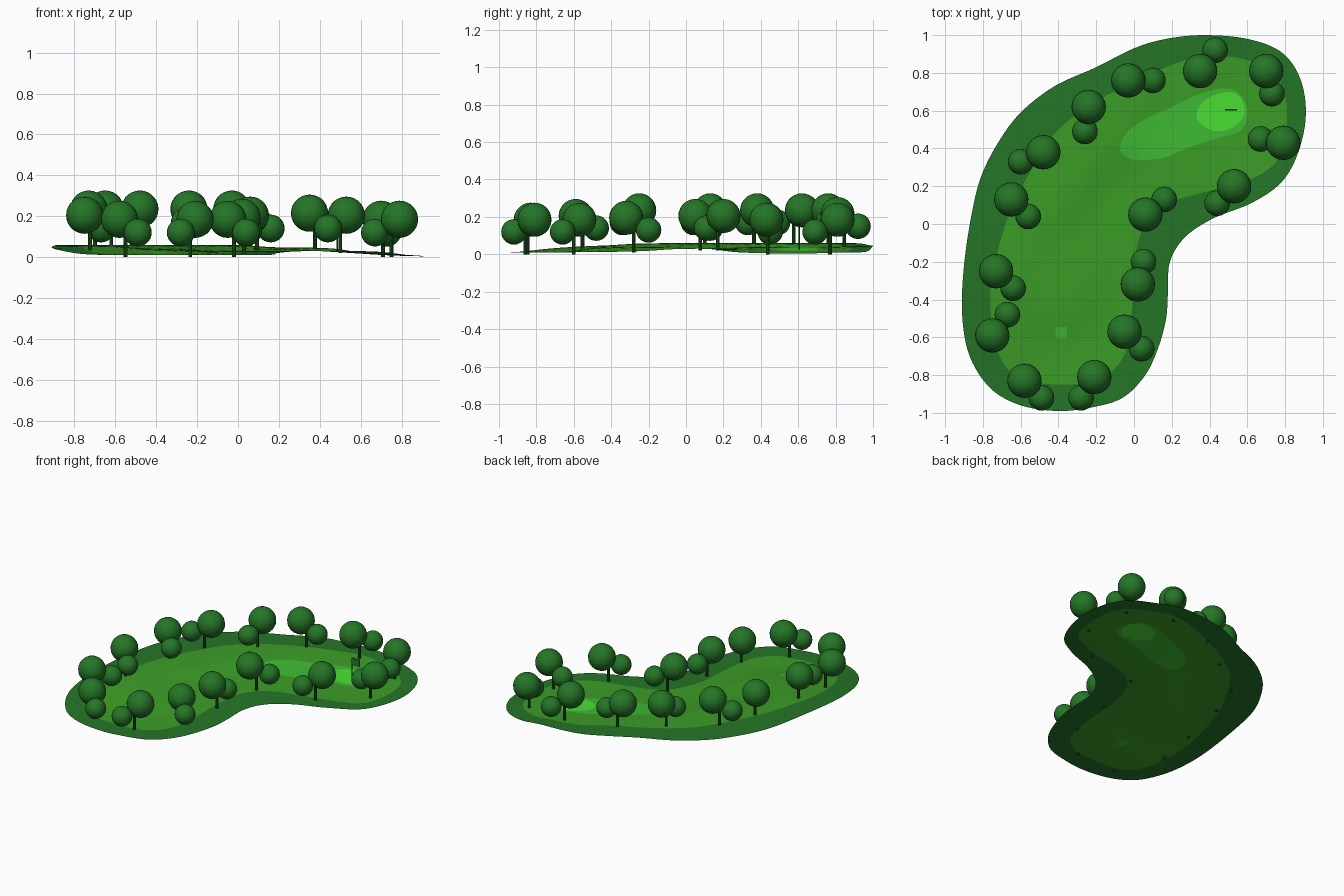
import bpy, bmesh, math
from mathutils import Vector
from mathutils.geometry import delaunay_2d_cdt, interpolate_bezier

default = bpy.data.objects.get("Cube")
if default:
    bpy.data.objects.remove(default)


def make_material(name, red, green, blue):
    mat = bpy.data.materials.new(name)
    mat.use_nodes = True
    colour = (red, green, blue, 1)
    mat.diffuse_color = colour
    mat.node_tree.nodes["Principled BSDF"].inputs["Base Color"].default_value = colour
    return mat


rough = make_material("rough grass", .018, .18, .02)
fairway = make_material("fairway grass", .045, .34, .02)
apron = make_material("apron grass", .05, .5, .035)
putting = make_material("putting green", .07, .75, .035)
leaf = make_material("foliage", .018, .18, .02)
bark = make_material("trunk green", .012, .11, .012)

# Trees in hundredths: large crown x, y, small crown x, y, ground height
trees = [
    (35, 81, 43, 92, 4), (70, 81, 73, 69, 1), (79, 43, 67, 45, 1),
    (53, 20, 44, 11, 3), (6, 5, 16, 13, 3), (2, -32, 5, -20, 2),
    (-5, -57, 4, -66, 1), (-21, -81, -28, -92, 1), (-58, -83, -49, -92, 1),
    (-75, -59, -67, -48, 3), (-73, -25, -64, -34, 6), (-65, 13, -56, 4, 6),
    (-48, 38, -60, 33, 6), (-24, 62, -26, 49, 6), (-3, 76, 10, 76, 6)]

# Further ground heights along the rim and in the middle
ground_heights = [
    (-91, -45, 5), (-40, -99, 1), (91, 55, 0), (80, 90, 1), (35, 100, 5),
    (-35, -30, 4), (25, 50, 4), (50, 60, 2), (18, -45, 1), (-85, 10, 6)]
ground_heights += [(t[0], t[1], t[4]) for t in trees]


def ground_z(x, y):
    """Gently rolling ground: a blend of the known heights."""
    total = weight_sum = 0
    for hx, hy, hz in ground_heights:
        distance = math.hypot(x - hx / 100, y - hy / 100)
        weight = math.exp(-(distance / .2) ** 2) + 1e-6
        total += weight * hz / 100
        weight_sum += weight
    return total / weight_sum


def smooth_loop(points, steps=6):
    """Closed smooth curve through the given points (hundredths)."""
    pts = [Vector((x / 100, y / 100, 0)) for x, y in points]
    loop = []
    for i, start in enumerate(pts):
        before, end = pts[i - 1], pts[(i + 1) % len(pts)]
        after = pts[(i + 2) % len(pts)]
        handle_a = start + (end - before) / 6
        handle_b = end - (after - start) / 6
        curve = interpolate_bezier(start, handle_a, handle_b, end, steps + 1)
        loop += [p.to_2d() for p in curve[:-1]]
    return loop


def inside(point, loop):
    """Even-odd test for a point in a closed loop."""
    result = False
    for i, b in enumerate(loop):
        a = loop[i - 1]
        if (a.y > point.y) != (b.y > point.y):
            if point.x < a.x + (point.y - a.y) * (b.x - a.x) / (b.y - a.y):
                result = not result
    return result


# Region outlines, each one nested in an earlier one
rough_loop = smooth_loop([
    (37, 100), (17, 98), (0, 93), (-20, 83), (-42, 73), (-60, 59), (-72, 43),
    (-81, 25), (-86, 5), (-90, -22), (-91, -48), (-87, -70), (-76, -87),
    (-60, -96), (-40, -99), (-22, -97), (-6, -92), (6, -80), (13, -65),
    (17, -50), (18, -36), (19, -20), (27, -7), (42, 3), (62, 11), (78, 22),
    (87, 38), (91, 58), (88, 77), (78, 91), (60, 98)])
fairway_loop = smooth_loop([
    (45, 89), (25, 86), (0, 75), (-20, 65), (-40, 50), (-53, 31), (-64, 10),
    (-71, -10), (-76, -36), (-73, -65), (-62, -81), (-40, -85), (-18, -82),
    (-5, -69), (-1, -45), (0, -20), (6, 0), (18, 11), (38, 17), (60, 23),
    (76, 34), (81, 55), (78, 74), (65, 85)])
apron_loop = smooth_loop([
    (-7, 38), (0, 34), (15, 35), (30, 41), (46, 46), (57, 50), (60, 61),
    (53, 71), (38, 70), (20, 62), (5, 55), (-5, 47)])
green_loop = smooth_loop([
    (33, 57), (40, 50), (50, 50), (58, 57), (57, 66), (50, 70), (38, 66)])
tee_loop = [Vector((-.385 + dx, -.575 + dy))
            for dx, dy in ((-.03, -.03), (.03, -.03), (.03, .03), (-.03, .03))]
regions = [rough_loop, fairway_loop, apron_loop, green_loop, tee_loop]

# Ground: one rolling sheet, cut along the outlines
points, edges = [], []
for loop in regions:
    first, count = len(points), len(loop)
    points += loop
    edges += [(first + i, first + (i + 1) % count) for i in range(count)]
spacing = .06
for i in range(-17, 18):
    for j in range(-17, 18):
        spot = Vector((i * spacing, j * spacing))
        if inside(spot, rough_loop):
            points.append(spot)
flat, _, tris, *_ = delaunay_2d_cdt(points, edges, [], 1, 1e-5)
mesh = bpy.data.meshes.new("ground")
mesh.from_pydata([(p.x, p.y, ground_z(p.x, p.y)) for p in flat], [], tris)
for mat in (rough, fairway, apron, putting):
    mesh.materials.append(mat)
slots = [0, 1, 2, 3, 2]
for face in mesh.polygons:
    for loop, slot in zip(regions, slots):
        if inside(face.center.to_2d(), loop):
            face.material_index = slot
mesh.shade_smooth()
ground = bpy.data.objects.new("ground", mesh)
bpy.context.collection.objects.link(ground)


def finish(name, mat):
    obj = bpy.context.object
    obj.name = name
    obj.data.materials.append(mat)
    bpy.ops.object.shade_smooth_by_angle()
    return obj


def crown(name, x, y, z, radius):
    bpy.ops.mesh.primitive_uv_sphere_add(
        segments=24, ring_count=14, radius=radius, location=(x, y, z))
    finish(name, leaf)


def post(name, x, y, bottom, top, radius, mat):
    bpy.ops.mesh.primitive_cylinder_add(
        vertices=10, radius=radius, depth=top - bottom,
        location=(x, y, (bottom + top) / 2))
    finish(name, mat)


# Trees: a large and a small crown sharing one trunk
for values in trees:
    x, y, small_x, small_y, base = (v / 100 for v in values)
    crown("large_crown", x, y, base + .175, .091)
    crown("small_crown", small_x, small_y, base + .11, .068)
    post("trunk", x + (small_x - x) / 3, y + (small_y - y) / 3,
         max(base - .01, 0), base + .15, .01, bark)

# Flag on the putting green
flag_x, flag_y = .485, .605
flag_base = ground_z(flag_x, flag_y)
post("flag_pole", flag_x, flag_y, flag_base, flag_base + .14, .004, bark)
bpy.ops.mesh.primitive_cube_add(
    size=1, location=(flag_x + .03, flag_y, flag_base + .115))
bpy.context.object.scale = (.06, .006, .05)
finish("flag", leaf)
